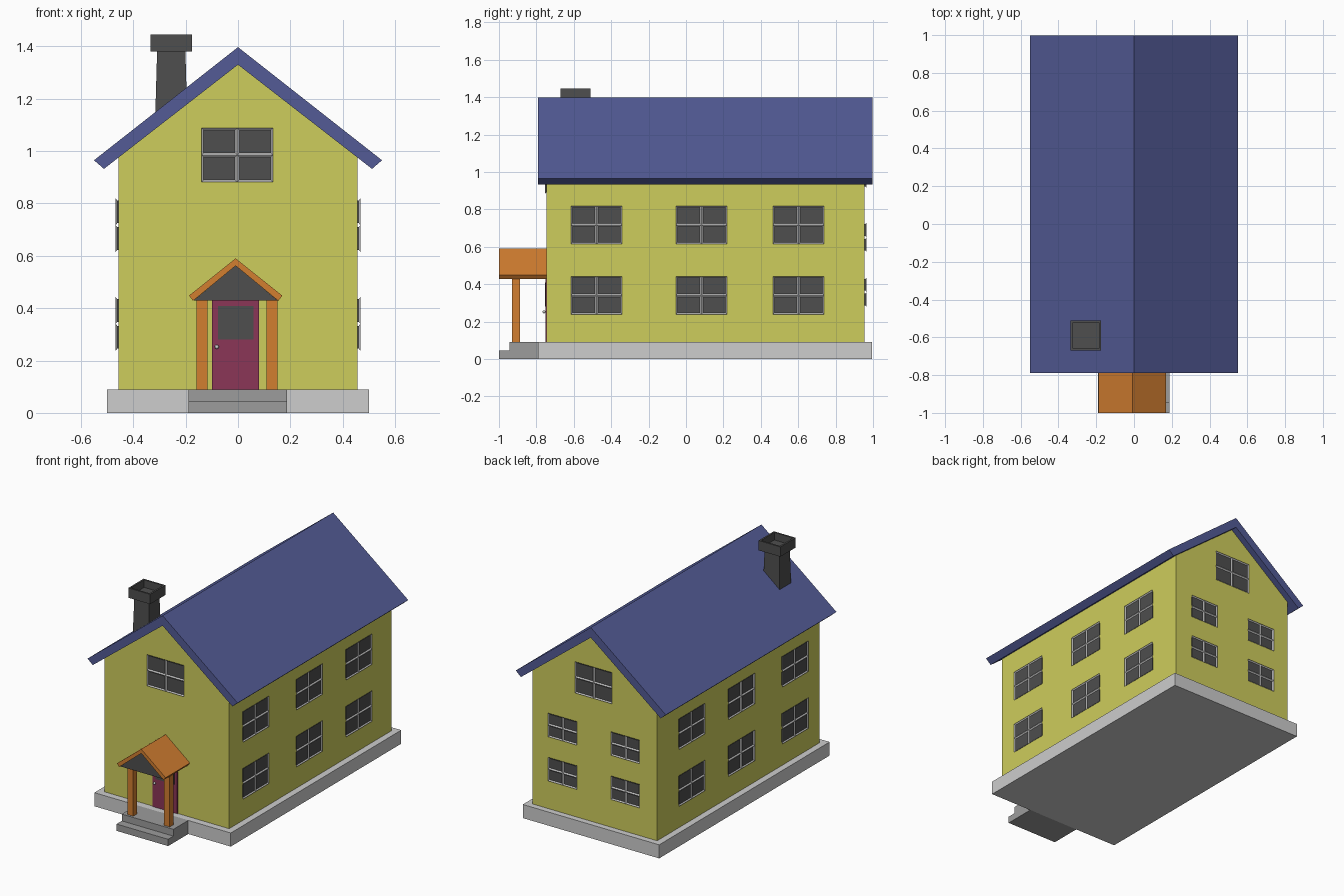
import bpy
import bmesh
from mathutils import Matrix, Vector

old = bpy.data.objects.get("Cube")
if old:
    bpy.data.objects.remove(old, do_unlink=True)


def material(name, *rgb):
    """Flat material from 0-255 display values."""
    lin = [((c / 255 + 0.055) / 1.055) ** 2.4 for c in rgb]
    m = bpy.data.materials.new(name)
    m.use_nodes = True
    m.diffuse_color = (*lin, 1)
    m.node_tree.nodes["Principled BSDF"].inputs["Base Color"].default_value = (*lin, 1)
    return m


YELLOW = material("yellow_wall", 206, 205, 92)
BLUE = material("blue_roof", 83, 91, 150)
LIGHT = material("light_grey", 205, 205, 205)
STONE = material("step_grey", 156, 156, 156)
DARK = material("dark_grey", 78, 78, 78)
ORANGE = material("orange_wood", 210, 126, 48)
PLUM = material("plum_door", 139, 54, 87)


def finish(name, bm, *mats):
    bmesh.ops.recalc_face_normals(bm, faces=bm.faces)
    me = bpy.data.meshes.new(name)
    bm.to_mesh(me)
    bm.free()
    for m in mats:
        me.materials.append(m)
    ob = bpy.data.objects.new(name, me)
    bpy.context.collection.objects.link(ob)
    return ob


def box_mesh(x, y, z):
    """Box from (min, max) pairs."""
    bm = bmesh.new()
    bmesh.ops.create_cube(bm, size=1)
    for v in bm.verts:
        v.co = [a + (b - a) * (c + 0.5) for (a, b), c in zip((x, y, z), v.co)]
    return bm


def box(name, x, y, z, mat):
    return finish(name, box_mesh(x, y, z), mat)


def prism(name, profile, y, mat):
    """Front (x, z) profile extruded from y[0] to y[1]."""
    bm = bmesh.new()
    face = bm.faces.new([bm.verts.new((px, y[0], pz)) for px, pz in profile])
    ext = bmesh.ops.extrude_face_region(bm, geom=[face])["geom"]
    verts = [g for g in ext if isinstance(g, bmesh.types.BMVert)]
    bmesh.ops.translate(bm, verts=verts, vec=(0, y[1] - y[0], 0))
    return finish(name, bm, mat)


def gable_roof(name, cx, ridge, eave, lip, inner, y, mat):
    """Two mirrored slabs meeting at the ridge; one closed chevron."""
    half = [(0, ridge), eave, lip, (0, inner)]
    mirrored = [(-px, pz) for px, pz in (lip, eave)]
    prism(name, [(cx + px, pz) for px, pz in half + mirrored], y, mat)


def window(name, centre, normal, w, h):
    """Frame with four recessed panes, standing just proud of the wall."""
    bm = bmesh.new()
    bmesh.ops.create_grid(bm, x_segments=2, y_segments=2, size=0.5)
    bmesh.ops.scale(bm, vec=(w, h, 1), verts=bm.verts)
    panes = list(bm.faces)
    rim = [e for e in bm.edges if e.is_boundary]
    bmesh.ops.inset_individual(bm, faces=panes, thickness=0.011, depth=-0.006)
    for f in panes:
        f.material_index = 1
    ext = bmesh.ops.extrude_edge_only(bm, edges=rim)["geom"]
    back = [g for g in ext if isinstance(g, bmesh.types.BMVert)]
    bmesh.ops.translate(bm, verts=back, vec=(0, 0, -0.012))
    n, up = Vector(normal), Vector((0, 0, 1))
    turn = Matrix((up.cross(n), up, n)).transposed().to_4x4()
    bm.transform(Matrix.Translation(Vector(centre) + n * 0.01) @ turn)
    finish(name, bm, LIGHT, DARK)


# Main body
WX, FRONT, BACK = 0.457, -0.745, 0.955
box("foundation", (-0.5, 0.5), (-0.79, 0.995), (0, 0.09), LIGHT)
prism("walls", [(-WX, 0.09), (WX, 0.09), (WX, 0.975), (0, 1.33), (-WX, 0.975)],
      (FRONT, BACK), YELLOW)
gable_roof("main_roof", 0, 1.397, (0.55, 0.965), (0.512, 0.932), 1.33,
           (-0.79, 0.997), BLUE)

# Windows
for side, sx in (("right", -1), ("left", 1)):
    for level, z in (("lower", 0.34), ("upper", 0.717)):
        for i, y in enumerate((-0.478, 0.083, 0.602)):
            window(f"{side}_{level}_window_{i + 1}", (sx * WX, y, z), (sx, 0, 0), 0.273, 0.204)
    for level, z in (("lower", 0.357), ("upper", 0.65)):
        window(f"back_{level}_{side}_window", (sx * 0.23, BACK, z), (0, 1, 0), 0.212, 0.157)
window("front_attic_window", (-0.003, FRONT, 0.985), (0, -1, 0), 0.272, 0.208)
window("back_attic_window", (0.003, BACK, 1.018), (0, 1, 0), 0.272, 0.208)

# Chimney: tapered shaft and hollow cap
CX, CY = -0.255, -0.59
bm = box_mesh((-0.062, 0.062), (-0.062, 0.062), (1.1, 1.385))
for v in bm.verts:
    if v.co.z > 1.2:
        v.co.x *= 0.87
        v.co.y *= 0.87
bmesh.ops.translate(bm, verts=bm.verts, vec=(CX, CY, 0))
finish("chimney_shaft", bm, DARK)
bm = box_mesh((CX - 0.08, CX + 0.08), (CY - 0.08, CY + 0.08), (1.38, 1.445))
top = max(bm.faces, key=lambda f: f.calc_center_median().z)
bmesh.ops.inset_region(bm, faces=[top], thickness=0.016)
hole = bmesh.ops.extrude_face_region(bm, geom=[top])["geom"]
bmesh.ops.translate(bm, verts=[g for g in hole if isinstance(g, bmesh.types.BMVert)],
                    vec=(0, 0, -0.05))
bmesh.ops.delete(bm, geom=[top], context="FACES_ONLY") if top.is_valid else None
finish("chimney_cap", bm, DARK)

# Door
DX = -0.01
box("door", (DX - 0.09, DX + 0.09), (FRONT - 0.006, FRONT + 0.01), (0.09, 0.44), PLUM)
box("door_glass", (DX - 0.067, DX + 0.07), (FRONT - 0.009, FRONT), (0.28, 0.408), DARK)
bm = bmesh.new()
bmesh.ops.create_uvsphere(bm, u_segments=12, v_segments=8, radius=0.008,
                          matrix=Matrix.Translation((-0.081, FRONT - 0.014, 0.252)))
for f in bm.faces:
    f.smooth = True
finish("door_knob", bm, LIGHT)

# Porch
for name, x in (("right_porch_post", -0.138), ("left_porch_post", 0.129)):
    box(name, (x - 0.021, x + 0.021), (-0.93, -0.888), (0.09, 0.445), ORANGE)
gable_roof("porch_roof", -0.009, 0.59, (0.178, 0.448), (0.163, 0.428), 0.562,
           (-1, FRONT), ORANGE)
prism("porch_gable", [(-0.17, 0.429), (0.152, 0.429), (-0.009, 0.563)],
      (-0.99, FRONT), DARK)

# Steps
box("upper_step", (-0.19, 0.188), (-0.945, -0.788), (0.045, 0.09), STONE)
box("lower_step", (-0.19, 0.188), (-1, -0.788), (0, 0.045), STONE)
